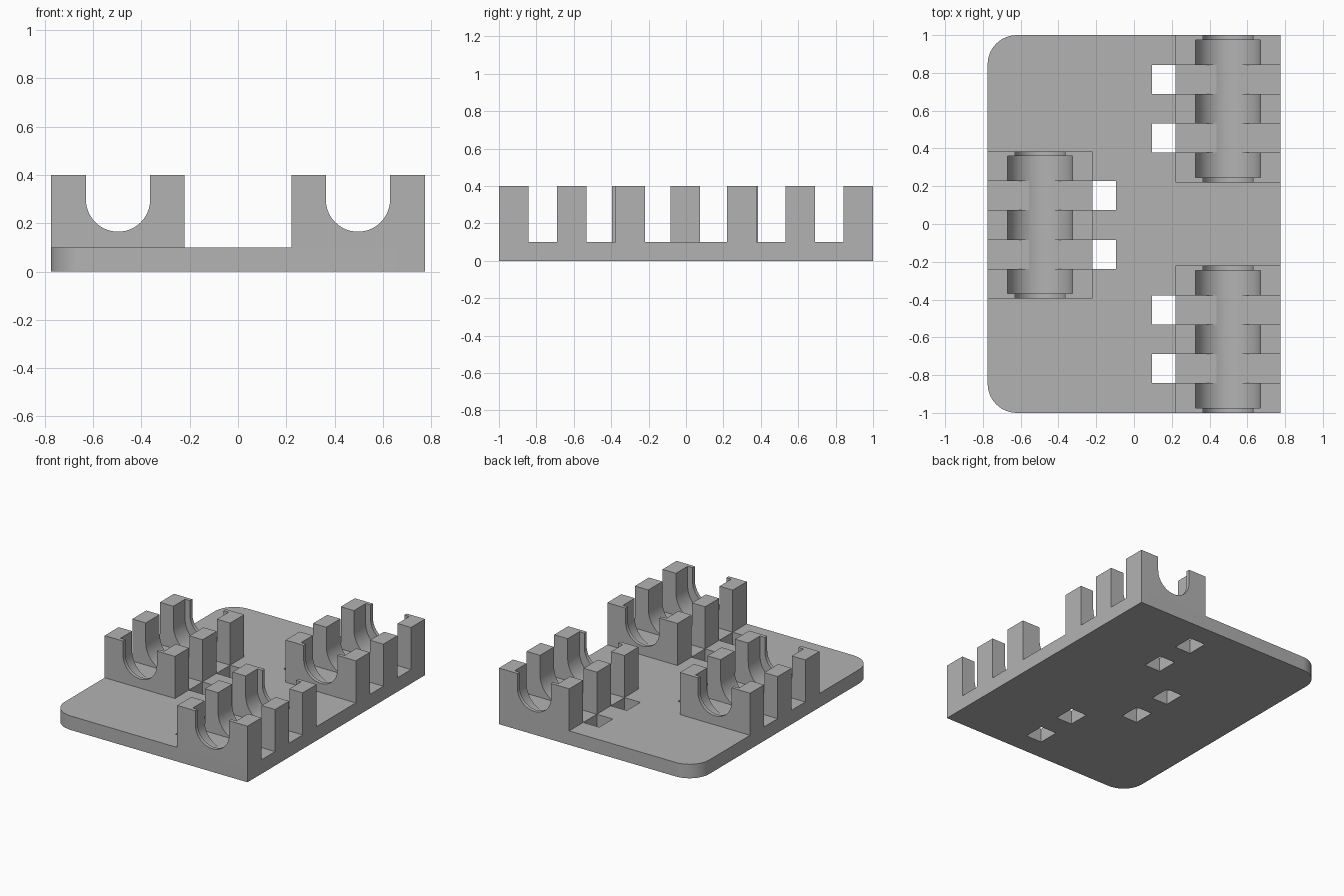
import bpy, bmesh
from math import sin, cos, pi, radians

if "Cube" in bpy.data.objects:
    bpy.data.objects.remove(bpy.data.objects["Cube"], do_unlink=True)

grey = bpy.data.materials.new("plain grey")
grey.use_nodes = True
grey.diffuse_color = (0.45, 0.45, 0.45, 1)
grey.node_tree.nodes["Principled BSDF"].inputs["Base Color"].default_value = (0.45, 0.45, 0.45, 1)

HALF_X, PLATE_TOP, TOP = 0.775, 0.1, 0.4
WALL, PITCH = 0.158, 0.311
INNER_X, AXIS_X, LIP = 0.221, 0.497, 0.026
LENGTH = 2 * PITCH + WALL


def arc(cx, cy, r, start, end, steps):
    return [(cx + r * cos(start + (end - start) * i / steps),
             cy + r * sin(start + (end - start) * i / steps)) for i in range(steps + 1)]


def prism(bm, points, lift):
    """Add a closed solid: points is the base outline in 3D, lift the extrusion vector."""
    face = bm.faces.new([bm.verts.new(p) for p in points])
    top = bmesh.ops.extrude_face_region(bm, geom=[face])["geom"]
    bmesh.ops.translate(bm, vec=lift, verts=[v for v in top if isinstance(v, bmesh.types.BMVert)])


def box(bm, x0, x1, y0, y1, z0, z1):
    prism(bm, [(x0, y0, z0), (x1, y0, z0), (x1, y1, z0), (x0, y1, z0)], (0, 0, z1 - z0))


def channel(bm, cx, cz, r, y0, y1):
    """U-shaped trough, open at the top."""
    outline = [(cx - r, 0.6)] + arc(cx, cz, r, pi, 2 * pi, 28) + [(cx + r, 0.6)]
    prism(bm, [(x, y0, z) for x, z in outline], (0, y1 - y0, 0))


def finish(name, bm):
    bmesh.ops.recalc_face_normals(bm, faces=bm.faces)
    mesh = bpy.data.meshes.new(name)
    bm.to_mesh(mesh)
    bm.free()
    mesh.materials.append(grey)
    obj = bpy.data.objects.new(name, mesh)
    bpy.context.collection.objects.link(obj)
    return obj


def select(obj):
    bpy.ops.object.select_all(action="DESELECT")
    obj.select_set(True)
    bpy.context.view_layer.objects.active = obj


def cut(obj, bm):
    """Subtract the solids in bm, then remove the cutter."""
    cutter = finish("cutter", bm)
    mod = obj.modifiers.new("cut", "BOOLEAN")
    mod.operation, mod.solver, mod.object = "DIFFERENCE", "EXACT", cutter
    select(obj)
    bpy.ops.object.modifier_apply(modifier=mod.name)
    bpy.data.objects.remove(cutter, do_unlink=True)


def seat_cutter(side, y0):
    bm = bmesh.new()
    channel(bm, side * AXIS_X, 0.261, 0.172, y0 + LIP, y0 + LENGTH - LIP)
    return bm


def smooth(obj):
    select(obj)
    bpy.ops.object.shade_smooth_by_angle(angle=radians(16))


# name, side of the plate, front end
cradles = [("left_front_cradle", 1, -1.0),
           ("left_back_cradle", 1, 1.0 - LENGTH),
           ("right_cradle", -1, -0.005 - LENGTH / 2)]

# Base plate, rounded on the two right corners
bm = bmesh.new()
R = 0.155
outline = [(HALF_X, -1), (HALF_X, 1)]
outline += arc(-HALF_X + R, 1 - R, R, pi / 2, pi, 10)
outline += arc(-HALF_X + R, -1 + R, R, pi, 1.5 * pi, 10)
prism(bm, [(x, y, 0) for x, y in outline], (0, 0, PLATE_TOP))
plate = finish("base_plate", bm)

# Tie holes through the plate, beside each slot
holes = bmesh.new()
for _, side, y0 in cradles:
    for i in range(2):
        a = y0 + i * PITCH + WALL
        x0, x1 = sorted((side * 0.095, side * INNER_X))
        box(holes, x0, x1, a, a + PITCH - WALL, -0.1, 0.2)
cut(plate, holes)

# Cradles: three walls each, a round seat and narrower end lips
for name, side, y0 in cradles:
    cut(plate, seat_cutter(side, y0))
    bm = bmesh.new()
    x0, x1 = sorted((side * INNER_X, side * HALF_X))
    for i in range(3):
        a = y0 + i * PITCH
        box(bm, x0, x1, a, a + WALL, PLATE_TOP, TOP)
    cradle = finish(name, bm)
    cut(cradle, seat_cutter(side, y0))
    lips = bmesh.new()
    channel(lips, side * AXIS_X, 0.298, 0.133, y0 - 0.1, y0 + LENGTH + 0.1)
    cut(cradle, lips)
    smooth(cradle)
smooth(plate)
